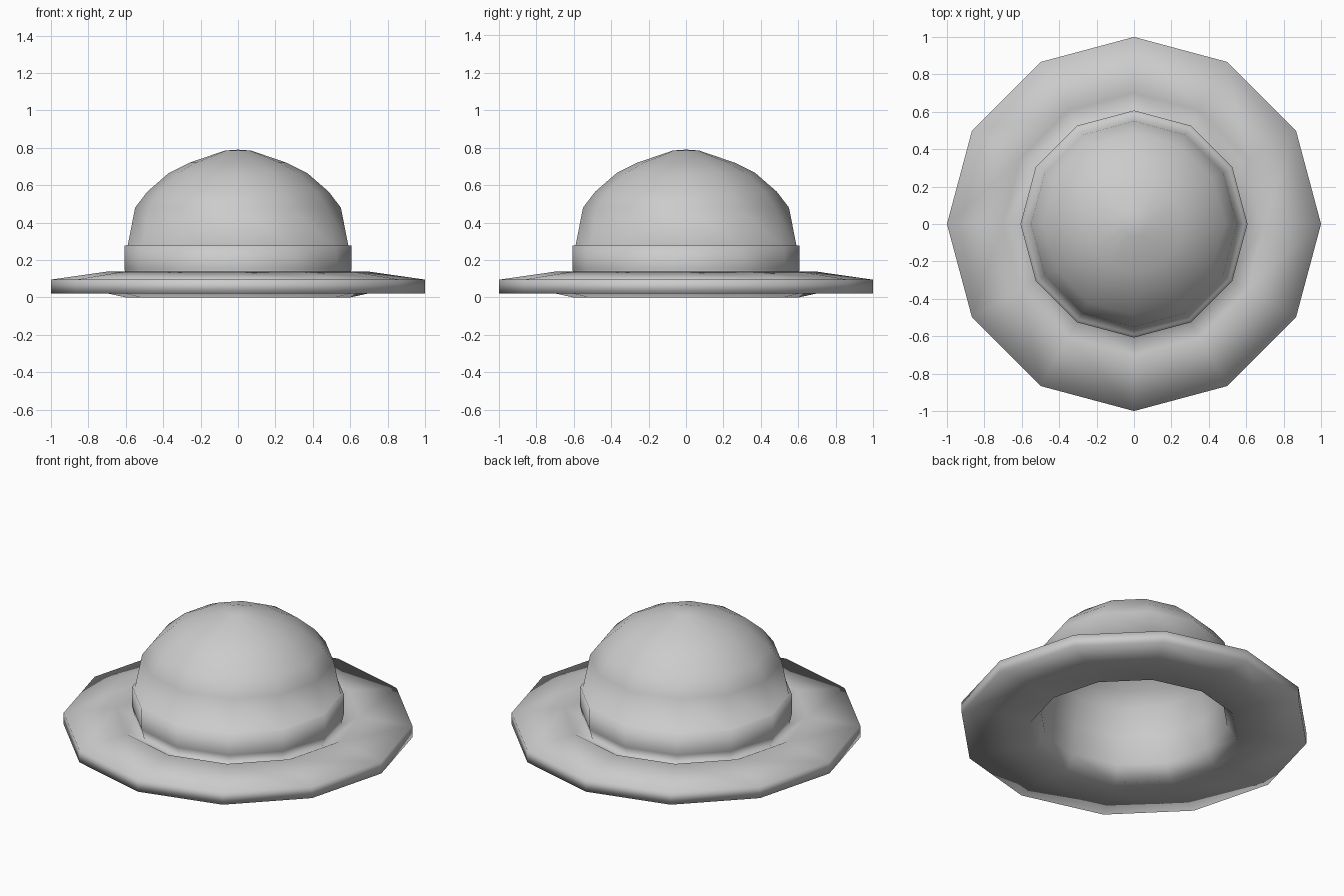
import bpy, bmesh, math

if "Cube" in bpy.data.objects:
    bpy.data.objects.remove(bpy.data.objects["Cube"])

SIDES = 12


def lathe(name, profile):
    """Spin (radius, height) points around z with 12 sides."""
    bm = bmesh.new()
    rings = []
    for r, z in profile:
        if r == 0:
            rings.append([bm.verts.new((0, 0, z))] * SIDES)
        else:
            rings.append([bm.verts.new((r * math.cos(2 * math.pi * i / SIDES),
                                        r * math.sin(2 * math.pi * i / SIDES), z))
                          for i in range(SIDES)])
    for a, b in zip(rings, rings[1:]):
        for i in range(SIDES):
            j = (i + 1) % SIDES
            bm.faces.new(list(dict.fromkeys([a[i], b[i], b[j], a[j]])))
    bmesh.ops.recalc_face_normals(bm, faces=bm.faces[:])
    mesh = bpy.data.meshes.new(name)
    bm.to_mesh(mesh)
    bm.free()
    obj = bpy.data.objects.new(name, mesh)
    bpy.context.collection.objects.link(obj)
    for p in mesh.polygons:
        p.use_smooth = True
    return obj


# Hollow hat shell: domed crown, ribbon step, gutter, arched brim, rim, inner crown
crown = [(0, 0.79), (0.07, 0.785), (0.26, 0.72), (0.37, 0.665), (0.485, 0.565),
         (0.55, 0.48), (0.59, 0.277)]
band = [(0.607, 0.277), (0.607, 0.15), (0.59, 0.08)]
brim = [(0.70, 0.138), (1.0, 0.095), (1.0, 0.02), (0.76, 0.035), (0.60, 0.0)]
inner = [(0.54, 0.09), (0.52, 0.26), (0.49, 0.43), (0.43, 0.51),
         (0.32, 0.60), (0.22, 0.65), (0, 0.715)]
lathe("hat_shell", crown + band + brim + inner)
